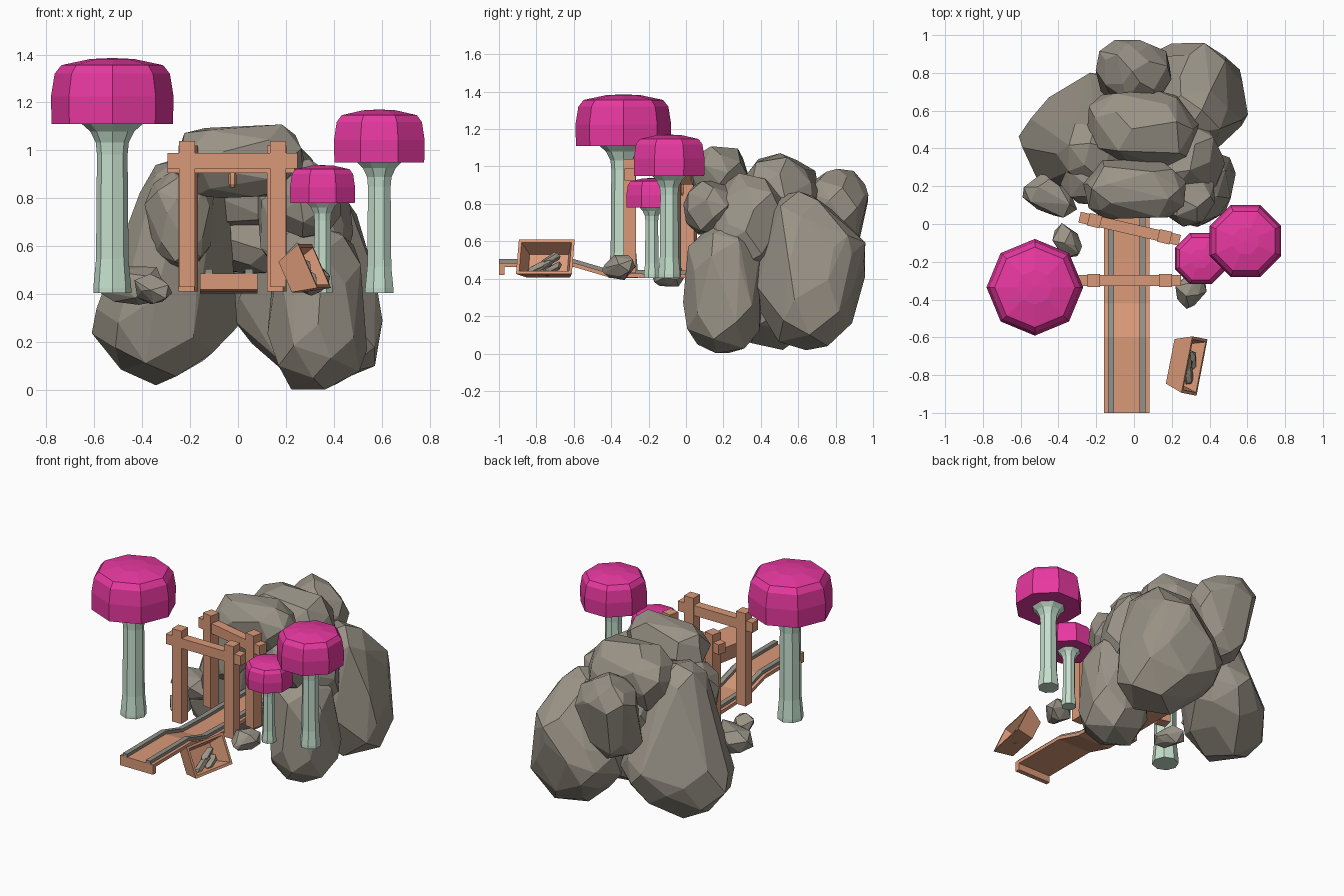
import bpy, bmesh, random
from math import sin, cos, pi, sqrt, radians
from mathutils import Vector, Matrix, Euler

if "Cube" in bpy.data.objects:
    bpy.data.objects.remove(bpy.data.objects["Cube"])

random.seed(7)

def material(name, r, g, b):
    m = bpy.data.materials.new(name)
    m.diffuse_color = (r, g, b, 1)
    m.use_nodes = True
    m.node_tree.nodes["Principled BSDF"].inputs["Base Color"].default_value = m.diffuse_color
    return m

STONE = material("stone", .32, .29, .24)
WOOD = material("wood", .70, .32, .19)
STEM = material("stem", .56, .74, .61)
CAP = material("cap", .80, .04, .35)
IRON = material("iron", .30, .28, .25)

def finish(name, bm, mat, matrix=None):
    if matrix:
        bm.transform(matrix)
    bmesh.ops.recalc_face_normals(bm, faces=bm.faces)
    me = bpy.data.meshes.new(name)
    bm.to_mesh(me)
    bm.free()
    me.materials.append(mat)
    ob = bpy.data.objects.new(name, me)
    bpy.context.collection.objects.link(ob)
    return ob

def add_box(bm, lo, hi):
    lo, hi = Vector(lo), Vector(hi)
    size = hi - lo
    m = Matrix.Translation((lo + hi) / 2) @ Matrix.Diagonal((*size, 1))
    bmesh.ops.create_cube(bm, size=1, matrix=m)

def rock(name, balls, n=26, squash=(1, 1, 1)):
    """Faceted boulder: convex hull of jittered points on a few balls."""
    bm = bmesh.new()
    for x, y, z, r in balls:
        spin = random.uniform(0, 6.28)
        for i in range(n):
            h = 1 - 2 * (i + .5) / n
            a = i * 2.39996 + spin + random.uniform(-.25, .25)
            w = sqrt(1 - h * h)
            rr = r * random.uniform(.97, 1.12)
            p = Vector((w * cos(a) * squash[0], w * sin(a) * squash[1], h * squash[2])) * rr
            bm.verts.new((x + p.x, min(y + p.y, 1), max(z + p.z, 0)))
    bmesh.ops.convex_hull(bm, input=bm.verts[:])
    bmesh.ops.delete(bm, geom=[v for v in bm.verts if not v.link_faces], context='VERTS')
    bmesh.ops.dissolve_limit(bm, angle_limit=radians(10), verts=bm.verts[:], edges=bm.edges[:])
    return finish(name, bm, STONE)

def lathe(name, profile, mat, at, turn, sides=8):
    """Revolve (radius, height) pairs into a closed faceted solid."""
    bm = bmesh.new()
    rings = [[bm.verts.new((at[0] + r * cos(turn + 2 * pi * i / sides),
                            at[1] + r * sin(turn + 2 * pi * i / sides), z))
              for i in range(sides)] for r, z in profile]
    for a, b in zip(rings, rings[1:]):
        for i in range(sides):
            j = (i + 1) % sides
            bm.faces.new((a[i], a[j], b[j], b[i]))
    bm.faces.new(rings[0])
    bm.faces.new(rings[-1])
    return finish(name, bm, mat)

# Boulders around the cave
rock("boulder_right_front", [(.33, .21, .21, .21), (.32, .2, .5, .19)])
rock("boulder_right_back", [(.34, .65, .30, .28), (.30, .60, .66, .20), (.20, .72, .36, .22), (.36, .8, .55, .15)])
rock("boulder_left", [(-.34, .44, .29, .26), (-.22, .38, .80, .18), (-.21, .58, .34, .21)])
rock("boulder_back", [(.03, .80, .80, .17), (-.05, .83, .83, .15), (-.02, .77, .59, .16)])
rock("boulder_crown", [(-.07, .51, .87, .19), (.14, .49, .86, .2)])
rock("boulder_arch", [(-.11, .18, .95, .15), (.12, .18, .96, .155)])
rock("boulder_shoulder", [(.27, .34, .75, .2), (.29, .3, .6, .18)])
rock("boulder_shoulder_front", [(.28, .14, .78, .15)])
rock("boulder_inside", [(.0, .6, .66, .17), (.1, .56, .62, .15)])
rock("boulder_left_front", [(-.24, .24, .78, .14), (-.24, .23, .62, .12)])
# Loose stones
rock("stone_left", [(-.51, .16, .44, .08), (-.38, .11, .43, .085), (-.45, .2, .44, .08)], 10)
rock("stone_gate_left", [(-.37, -.07, .42, .07), (-.33, -.13, .41, .055)], 10)
rock("stone_gate_right", [(.33, -.33, .47, .06), (.28, -.35, .46, .07), (.29, -.42, .45, .03)], 10)

# Giant mushrooms: position, cap radius, base and top of stem, turn
for side, at, r, z0, z1, turn in (
        ("left", (-.525, -.335), .256, .405, 1.11, 0),
        ("right", (.59, -.09), .205, .405, .95, pi / 8),
        ("small", (.353, -.183), .147, .405, .78, pi / 8)):
    h = z1 - z0
    lathe(f"mushroom_stem_{side}",
          [(.31 * r, z0), (.31 * r, z0 + .02), (.265 * r, z0 + .2 * h), (.25 * r, z1 - .5 * r),
           (.27 * r, z1 - .3 * r), (.36 * r, z1 - .12 * r), (.54 * r, z1 + .01)], STEM, at, turn)
    lathe(f"mushroom_cap_{side}",
          [(.54 * r, z1), (.99 * r, z1), (r, z1 + .45 * r), (.94 * r, z1 + .82 * r),
           (.83 * r, z1 + .96 * r), (.36 * r, z1 + 1.06 * r), (.01, z1 + 1.075 * r)], CAP, at, turn)

# Timber gates
def gate(name, at, yaw):
    bm = bmesh.new()
    for s in (-1, 1):
        x = .19 * s
        add_box(bm, (x - .034, -.034, .43), (x + .034, .034, 1.04))
    add_box(bm, (-.272, -.029, .925), (.272, .029, .99))
    return finish(name, bm, WOOD, Matrix.Translation(at) @ Matrix.Rotation(yaw, 4, 'Z'))

gate("gate_front", (-.023, -.30, 0), 0)
gate("gate_back", (-.023, -.025, -.02), radians(-13))

# Hanging peg
lathe("hanging_peg", [(.008, .95), (.017, .89), (.017, .86), (.009, .845)], WOOD, (-.023, -.025), 0, 6)

# Track: strips swept along a side path
PATH = [(-1, .485), (-.6, .485), (-.42, .432), (-.18, .425), (.38, .425)]

def add_strip(bm, x0, x1, low, high):
    rings = [[bm.verts.new((x, y, z + d)) for x, d in
              ((x0, low), (x1, low), (x1, high), (x0, high))] for y, z in PATH]
    for a, b in zip(rings, rings[1:]):
        for i in range(4):
            j = (i + 1) % 4
            bm.faces.new((a[i], a[j], b[j], b[i]))
    bm.faces.new(rings[0])
    bm.faces.new(rings[-1])

bm = bmesh.new()
add_strip(bm, -.158, .082, -.022, 0)
add_box(bm, (-.158, -1, .42), (.082, -.97, .475))
finish("track_deck", bm, WOOD)
bm = bmesh.new()
for x in (-.122, .046):
    add_strip(bm, x - .016, x + .016, -.004, .02)
finish("track_rails", bm, IRON)

# Tipped ore box: tapered tub, opening along local +z
tip = Matrix.Translation((.320, -.752, .517)) @ Euler((0, radians(66), radians(-11))).to_matrix().to_4x4()
bm = bmesh.new()
levels = [(.07, .12, -.112), (.100, .152, 0), (.084, .136, 0), (.056, .106, -.094)]
rings = [[bm.verts.new((sx * a, sy * b, z)) for sx, sy in ((-1, -1), (1, -1), (1, 1), (-1, 1))]
         for a, b, z in levels]
for a, b in zip(rings, rings[1:]):
    for i in range(4):
        j = (i + 1) % 4
        bm.faces.new((a[i], a[j], b[j], b[i]))
bm.faces.new(rings[0])
bm.faces.new(rings[-1])
finish("ore_box", bm, WOOD, tip)

# Ore lumps: slanted pairs of balls lying in the box (local x down, y along)
for i, (x, y) in enumerate(((-.005, .02), (.025, -.015), (.05, .03), (.045, -.05))):
    ends = [tip @ Vector((x + s * .018, y - s * .03, -.045)) for s in (-1, 1)]
    rock(f"ore_lump_{i + 1}", [(*e, .024) for e in ends], 9)
